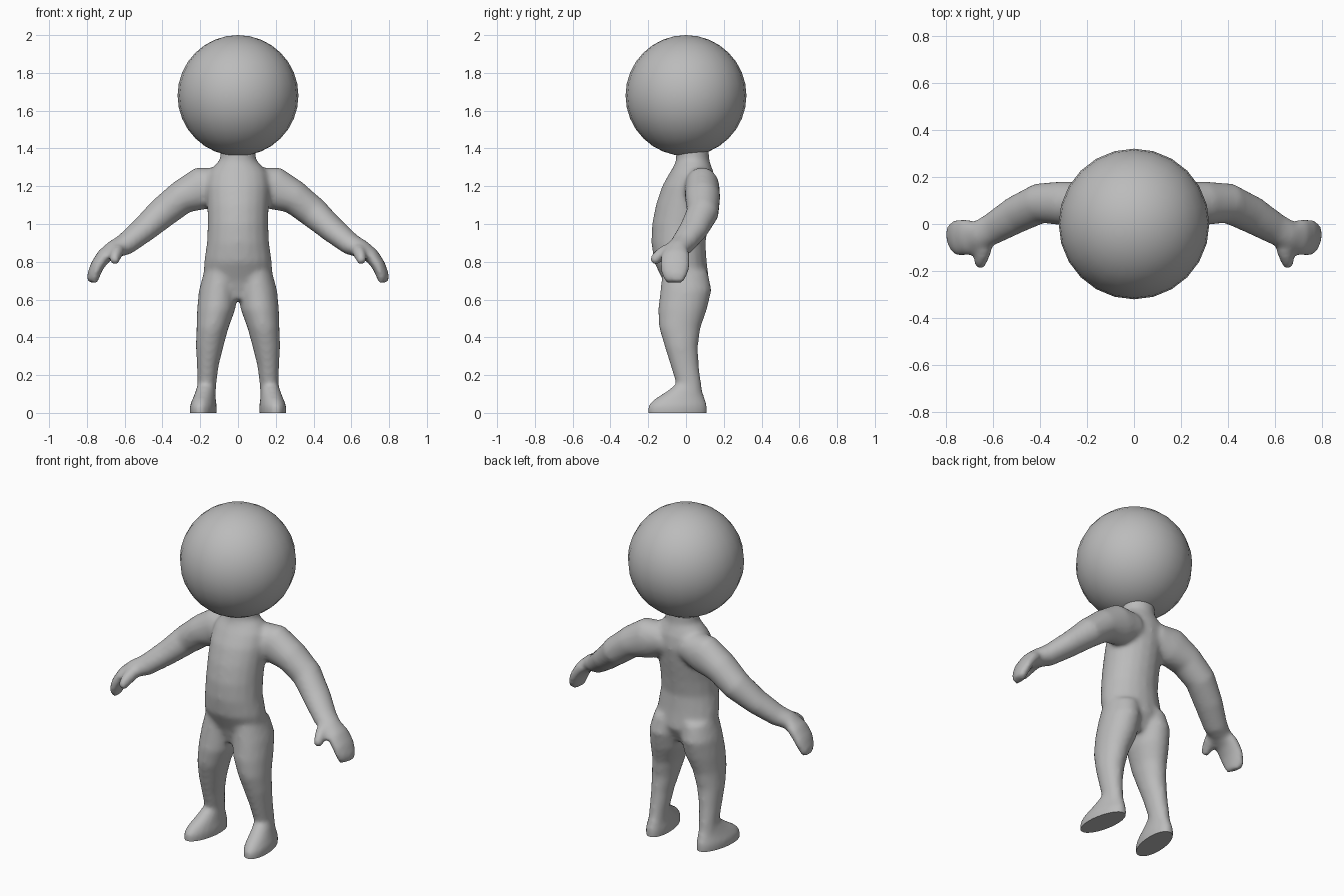
import bpy, bmesh, math
from mathutils import Vector, Matrix

if "Cube" in bpy.data.objects:
    bpy.data.objects.remove(bpy.data.objects["Cube"], do_unlink=True)

grey = bpy.data.materials.new("plain_grey")
grey.use_nodes = True
grey.diffuse_color = (0.5, 0.5, 0.5, 1)
grey.node_tree.nodes["Principled BSDF"].inputs["Base Color"].default_value = (0.5, 0.5, 0.5, 1)

SIDES = 20


def skin(bm, rings):
    """Bridge rings of points into a closed tube."""
    loops = [[bm.verts.new(p) for p in ring] for ring in rings]
    faces = [bm.faces.new(loops[0]), bm.faces.new(loops[-1])]
    for a, b in zip(loops, loops[1:]):
        for i in range(SIDES):
            j = (i + 1) % SIDES
            faces.append(bm.faces.new((a[i], a[j], b[j], b[i])))
    bmesh.ops.recalc_face_normals(bm, faces=faces)


def ellipse(c, u, v, a, b):
    turns = [math.tau * i / SIDES for i in range(SIDES)]
    return [c + u * a * math.cos(t) + v * b * math.sin(t) for t in turns]


def stack(bm, rows, side=1, yaw=0):
    """Level ellipses: x, y, z, half width, half depth."""
    turn = Matrix.Rotation(yaw * side, 3, 'Z')
    skin(bm, [ellipse(Vector((x * side, y, z)), turn @ Vector((1, 0, 0)),
                      turn @ Vector((0, 1, 0)), a, b) for x, y, z, a, b in rows])


def limb(bm, rows, side):
    """Ellipses square to a path: x, y, z, half thickness, half breadth."""
    pts = [Vector((r[0] * side, r[1], r[2])) for r in rows]
    rings = []
    for i, r in enumerate(rows):
        t = (pts[min(i + 1, len(pts) - 1)] - pts[max(i - 1, 0)]).normalized()
        v = t.cross(Vector((0, 0, 1))).normalized()
        rings.append(ellipse(pts[i], v.cross(t), v, r[3], r[4]))
    skin(bm, rings)


TORSO = [(0, -.01, .60, .08, .08), (0, 0, .70, .185, .122), (0, -.03, .80, .18, .14),
         (0, -.04, .90, .165, .143), (0, -.03, 1.0, .161, .15), (0, -.01, 1.1, .163, .15),
         (0, .015, 1.2, .168, .142), (0, .03, 1.27, .155, .118), (0, .035, 1.31, .125, .098),
         (0, .035, 1.34, .095, .088), (0, .035, 1.44, .092, .085)]
LEG = [(.17, .02, .06, .05, .07), (.165, .015, .15, .05, .067), (.16, -.007, .25, .058, .075),
       (.15, -.025, .35, .073, .088), (.135, -.033, .45, .085, .11), (.115, -.018, .55, .102, .13),
       (.105, 0, .65, .102, .136), (.09, -.005, .75, .09, .12)]
FOOT = [(.184, -.045, -.03, .066, .157), (.184, -.045, 0, .068, .159), (.184, -.045, .035, .07, .16),
        (.18, -.035, .07, .06, .14), (.173, -.01, .11, .052, .1), (.167, .012, .15, .047, .068)]
ARM = [(.08, .07, 1.21, .09, .09), (.19, .085, 1.19, .115, .093), (.3, .088, 1.14, .09, .094),
       (.4, .088, 1.06, .083, .086), (.5, .04, .97, .069, .08), (.6, -.02, .89, .058, .068),
       (.66, -.05, .865, .048, .064), (.71, -.055, .83, .04, .078), (.745, -.058, .78, .036, .08),
       (.765, -.06, .73, .033, .07), (.772, -.062, .69, .025, .05)]
THUMB = [(.63, -.06, .875, .035, .035), (.64, -.115, .85, .038, .034),
         (.65, -.15, .825, .035, .03), (.655, -.18, .795, .024, .022)]

# Body: torso with mirrored legs, feet, arms and thumbs
bm = bmesh.new()
stack(bm, TORSO)
for side in (-1, 1):
    stack(bm, LEG, side)
    stack(bm, FOOT, side, yaw=0.14)
    limb(bm, ARM, side)
    limb(bm, THUMB, side)
mesh = bpy.data.meshes.new("body")
bm.to_mesh(mesh)
bm.free()
body = bpy.data.objects.new("body", mesh)
bpy.context.collection.objects.link(body)
mesh.materials.append(grey)

# Fuse the parts into one soft skin
fuse = body.modifiers.new("fuse", 'REMESH')
fuse.mode = 'VOXEL'
fuse.voxel_size = 0.013
soften = body.modifiers.new("soften", 'SMOOTH')
soften.factor = 0.5
soften.iterations = 9
bpy.ops.object.select_all(action='DESELECT')
bpy.context.view_layer.objects.active = body
body.select_set(True)
for name in ("fuse", "soften"):
    bpy.ops.object.modifier_apply(modifier=name)

# Flat soles
bm = bmesh.new()
bm.from_mesh(body.data)
cut = bmesh.ops.bisect_plane(bm, geom=bm.verts[:] + bm.edges[:] + bm.faces[:],
                             plane_co=(0, 0, 0), plane_no=(0, 0, -1), clear_outer=True)
rim = [e for e in cut["geom_cut"] if isinstance(e, bmesh.types.BMEdge)]
bmesh.ops.holes_fill(bm, edges=rim, sides=0)
for f in bm.faces:
    f.material_index = 0
bm.to_mesh(body.data)
bm.free()
bpy.ops.object.shade_smooth_by_angle(angle=math.radians(50))

# Head
bpy.ops.mesh.primitive_uv_sphere_add(segments=24, ring_count=16, radius=0.32, location=(0, 0, 1.68))
head = bpy.context.object
head.name = "head"
head.data.materials.append(grey)
bpy.ops.object.shade_smooth_by_angle(angle=math.radians(50))
